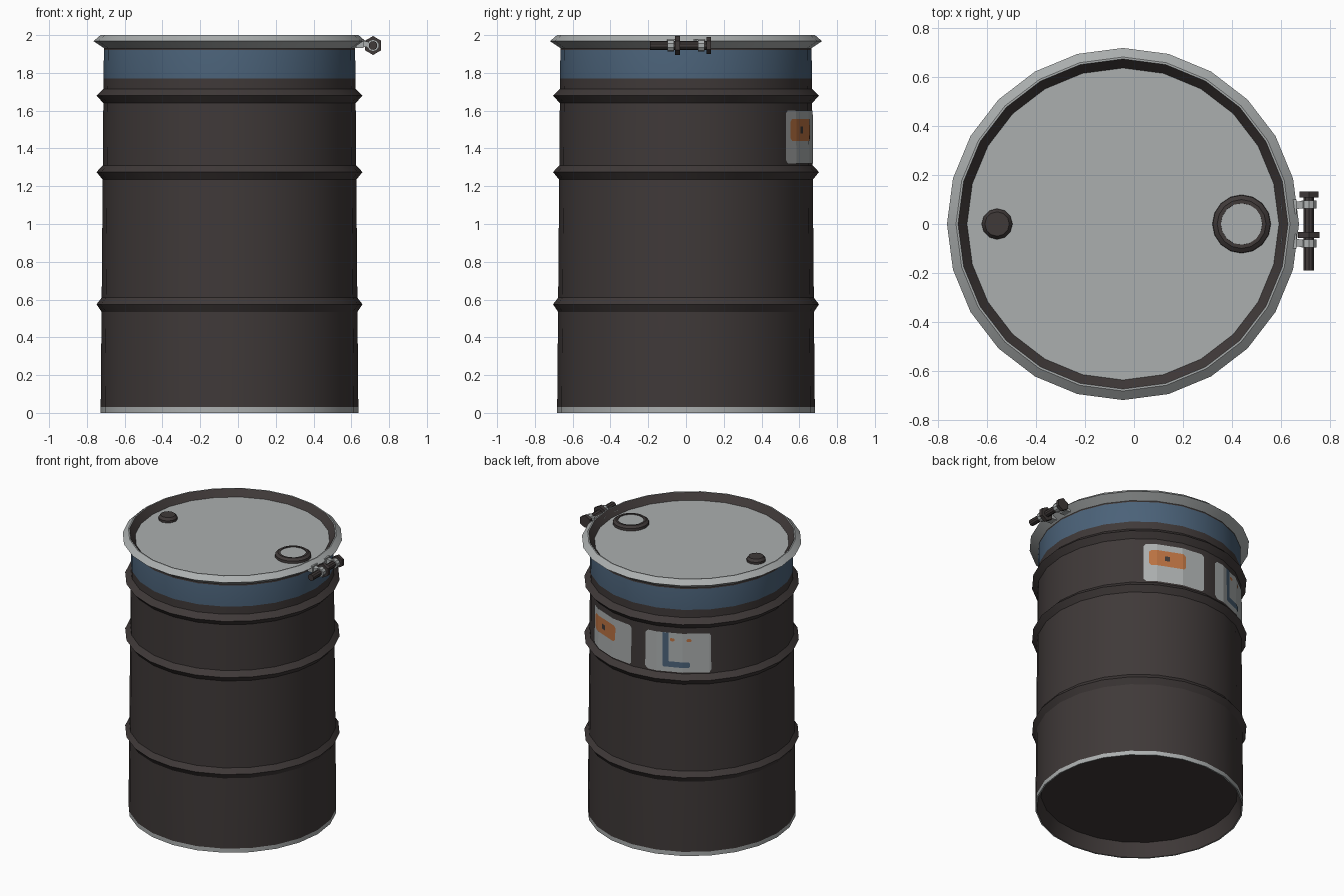
import bpy, bmesh
from math import radians, cos, sin, floor
from mathutils import Matrix, Vector

cube = bpy.data.objects.get("Cube")
if cube:
    bpy.data.objects.remove(cube, do_unlink=True)

CX = -0.045      # drum axis
SEGS = 24
STEP = 360 / SEGS


def material(name, r, g, b):
    m = bpy.data.materials.new(name)
    m.use_nodes = True
    m.diffuse_color = (r, g, b, 1)
    bsdf = m.node_tree.nodes["Principled BSDF"]
    bsdf.inputs["Base Color"].default_value = (r, g, b, 1)
    bsdf.inputs["Roughness"].default_value = 0.6
    return m


BROWN = material("dark brown paint", 0.050, 0.041, 0.040)
GREY = material("pale grey steel", 0.41, 0.43, 0.43)
BLUE = material("slate blue paint", 0.070, 0.122, 0.190)
ORANGE = material("orange print", 0.50, 0.17, 0.055)


def finish(name, bm, mats, smooth=True):
    mesh = bpy.data.meshes.new(name)
    bm.to_mesh(mesh)
    bm.free()
    for m in mats:
        mesh.materials.append(m)
    ob = bpy.data.objects.new(name, mesh)
    bpy.context.collection.objects.link(ob)
    if smooth:
        bpy.ops.object.select_all(action='DESELECT')
        ob.select_set(True)
        bpy.context.view_layer.objects.active = ob
        bpy.ops.object.shade_smooth_by_angle(angle=radians(25))
    return ob


def lathe(name, profile, mats, segs=SEGS, center=(CX, 0), rule=None, closed=False):
    """Spin (radius, z) points about a vertical axis; radius 0 makes a cap."""
    bm = bmesh.new()
    rings = []
    for r, z in profile:
        count = segs if r > 0 else 1
        rings.append([bm.verts.new((center[0] + r * cos(radians(360 * i / segs)),
                                    center[1] + r * sin(radians(360 * i / segs)), z))
                      for i in range(count)])
    pairs = list(zip(rings, rings[1:]))
    if closed:
        pairs.append((rings[-1], rings[0]))
    for a, b in pairs:
        if len(a) == 1 or len(b) == 1:
            bm.faces.new(a if len(b) == 1 else b)
            continue
        for i in range(segs):
            j = (i + 1) % segs
            bm.faces.new((a[i], a[j], b[j], b[i]))
    # caps are flat polygons, so their centre points are not needed
    bmesh.ops.delete(bm, geom=[v for v in bm.verts if not v.link_faces], context='VERTS')
    bmesh.ops.recalc_face_normals(bm, faces=bm.faces)
    if rule:
        for f in bm.faces:
            f.material_index = rule(f.calc_center_median())
    return finish(name, bm, mats)


# Drum shell: recessed base, foot band, three raised hoops, blue neck, lid wall
def shell_radius(z):
    return 0.682 - 0.0085 * z


def hoop(z):
    return [(shell_radius(z - 0.04), z - 0.04), (0.704, z), (shell_radius(z + 0.035), z + 0.035)]


shell = [(0, 0.10), (0.645, 0.10), (0.672, 0), (0.682, 0), (0.682, 0.03)]
for height in (0.575, 1.275, 1.68):
    shell += hoop(height)
shell += [(0.667, 1.77), (0.665, 1.92), (0.66, 1.95)]


def shell_colour(c):
    radius = (c - Vector((CX, 0, c.z))).length
    if c.z < 0.03 and radius > 0.67:
        return 1
    return 2 if 1.77 < c.z < 1.92 else 0


lathe("drum_shell", shell, [BROWN, GREY, BLUE], rule=shell_colour)

# Lid, its dark inner wall, and the clamping ring
lathe("lid", [(0, 1.955), (0.638, 1.955)], [GREY])
lathe("lid_wall", [(0.638, 1.955), (0.675, 1.999), (0.68, 1.96), (0.645, 1.945)],
      [BROWN], closed=True)
lathe("clamp_ring", [(0.675, 2.0), (0.683, 2.0), (0.72, 1.968), (0.66, 1.928), (0.665, 1.96)],
      [GREY], closed=True)

# Bungs on the lid
lathe("large_bung_collar", [(0.12, 1.95), (0.118, 1.972), (0.1, 1.985), (0.085, 1.985), (0.083, 1.95)],
      [BROWN], segs=16, center=(0.44, 0))
lathe("large_bung_plug", [(0.085, 1.95), (0.085, 1.98), (0, 1.98)], [GREY], segs=16, center=(0.44, 0))
lathe("small_bung", [(0.063, 1.95), (0.063, 1.97), (0.05, 1.988), (0, 1.988)],
      [BROWN], segs=12, center=(-0.56, 0))


# Closing bolt beside the ring
def rod(name, y0, y1, radius, sides, mat, x=0.715, z=1.945):
    bm = bmesh.new()
    spin = Matrix.Rotation(radians(90), 4, 'X')
    bmesh.ops.create_cone(bm, cap_ends=True, segments=sides, radius1=radius, radius2=radius,
                          depth=y1 - y0, matrix=Matrix.Translation((x, (y0 + y1) / 2, z)) @ spin)
    return finish(name, bm, [mat])


def block(name, start, end, width, height, mat):
    a, b = Vector(start), Vector(end)
    bm = bmesh.new()
    bmesh.ops.create_cube(bm, size=1)
    turn = (b - a).to_track_quat('X', 'Z').to_matrix().to_4x4()
    bm.transform(Matrix.Translation((a + b) / 2) @ turn
                 @ Matrix.Diagonal(((b - a).length, width, height, 1)))
    return finish(name, bm, [mat], smooth=False)


rod("bolt_shaft", -0.19, 0.12, 0.023, 10, BROWN)
rod("bolt_head", 0.108, 0.132, 0.045, 6, BROWN)
rod("bolt_nut", -0.058, -0.032, 0.05, 6, BROWN)
for side, label in ((1, "back"), (-1, "front")):
    block(label + "_lug_arm", (0.60, side * 0.065, 1.965), (0.69, side * 0.08, 1.95), 0.03, 0.03, GREY)
    rod(label + "_lug_sleeve", side * 0.08 - 0.017, side * 0.08 + 0.017, 0.032, 10, GREY)
    block(label + "_lug_plate", (0.645, side * 0.04, 1.955), (0.645, side * 0.10, 1.955), 0.04, 0.045, GREY)


# Thin prints that follow the faceted shell
def shell_point(a, z, lift):
    r = shell_radius(z) * cos(radians(STEP / 2)) / cos(radians(a - STEP * floor(a / STEP) - STEP / 2))
    return (CX + (r + lift) * cos(radians(a)), (r + lift) * sin(radians(a)), z)


def print_patch(name, a0, a1, z0, z1, mat, lift, corner=0.0):
    """Patch between two bearings and heights, with clipped corners."""
    cut = corner * 85
    bearings = {a0, a1, a0 + cut, a1 - cut}
    bearings |= {k * STEP for k in range(SEGS) if a0 < k * STEP < a1}
    bm = bmesh.new()
    last = None
    for a in sorted(bearings):
        inset = corner if a in (a0, a1) else 0
        pair = [bm.verts.new(shell_point(a, z, lift)) for z in (z0 + inset, z1 - inset)]
        if last:
            bm.faces.new((last[0], pair[0], pair[1], last[1]))
        last = pair
    return finish(name, bm, [mat], smooth=False)


print_patch("warning_label", 52.5, 89, 1.32, 1.60, GREY, 0.004, 0.015)
print_patch("warning_square", 55.5, 77, 1.44, 1.555, ORANGE, 0.006, 0.015)
print_patch("warning_mark", 64.5, 67.5, 1.48, 1.515, BROWN, 0.008)
print_patch("info_label", 98, 136, 1.32, 1.60, GREY, 0.004, 0.02)
print_patch("info_stripe", 108.5, 112, 1.36, 1.60, BLUE, 0.006)
print_patch("info_foot", 108.5, 124, 1.355, 1.395, BLUE, 0.007, 0.008)
for i, bearing in enumerate((114, 123.5)):
    print_patch(f"info_dot_{i + 1}", bearing - 1.3, bearing + 1.3, 1.54, 1.562, ORANGE, 0.006, 0.006)
